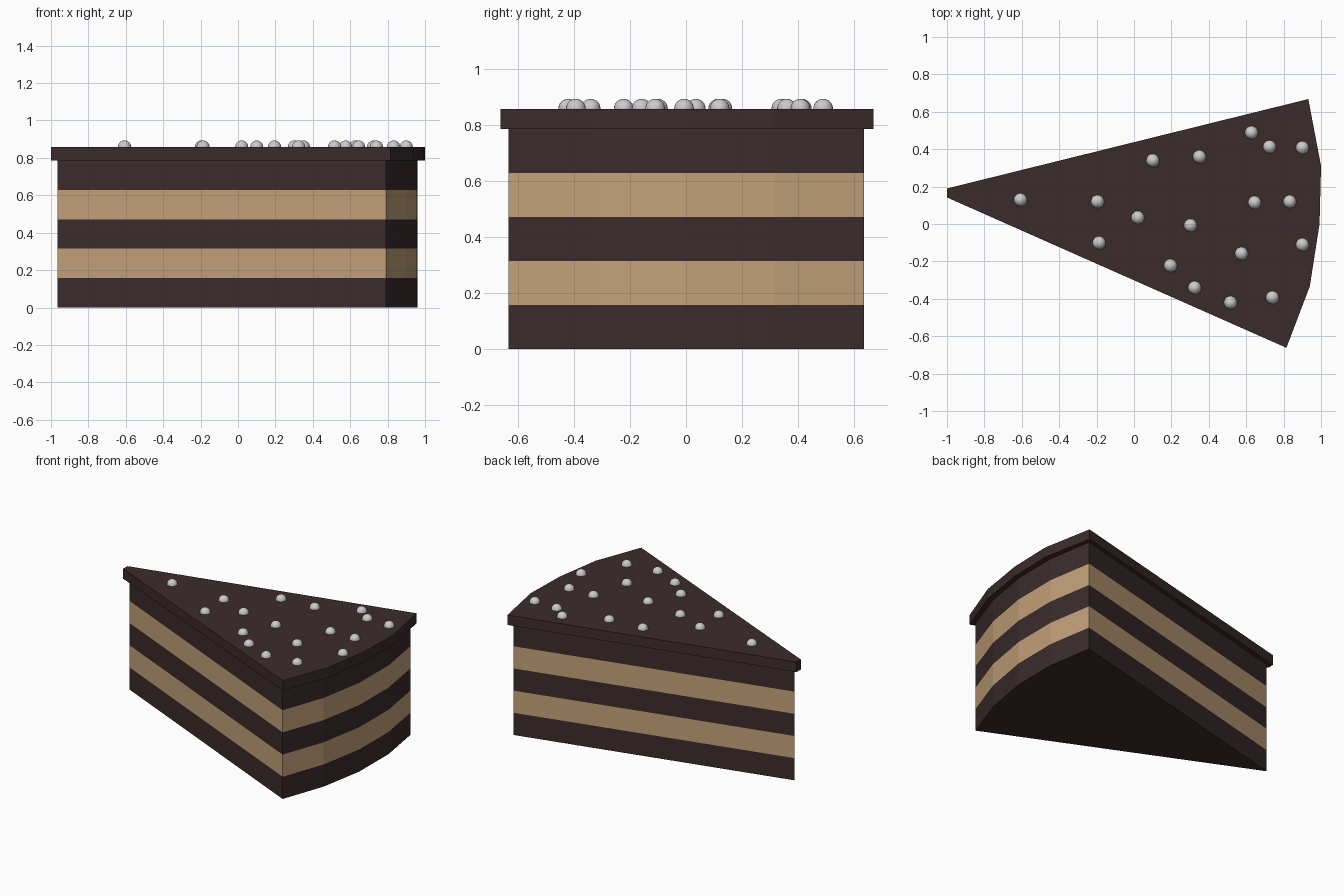
import bpy, bmesh
from math import sin, cos, radians

if "Cube" in bpy.data.objects:
    bpy.data.objects.remove(bpy.data.objects["Cube"])


def material(name, color):
    m = bpy.data.materials.new(name)
    m.diffuse_color = (*color, 1)
    m.use_nodes = True
    m.node_tree.nodes["Principled BSDF"].inputs["Base Color"].default_value = m.diffuse_color
    return m


chocolate = material("chocolate", (0.043, 0.024, 0.024))
cream = material("cream", (0.54, 0.35, 0.19))


def prism(name, outline, z0, z1, mat):
    """Extrude a counter-clockwise outline from z0 to z1."""
    bm = bmesh.new()
    base = bm.faces.new([bm.verts.new((x, y, z0)) for x, y in outline])
    ext = bmesh.ops.extrude_face_region(bm, geom=[base], use_keep_orig=True)
    for v in ext["geom"]:
        if isinstance(v, bmesh.types.BMVert):
            v.co.z = z1
    bmesh.ops.recalc_face_normals(bm, faces=bm.faces)
    mesh = bpy.data.meshes.new(name)
    bm.to_mesh(mesh)
    bm.free()
    mesh.materials.append(mat)
    ob = bpy.data.objects.new(name, mesh)
    bpy.context.collection.objects.link(ob)
    return ob


# Wedge-shaped sponge layers: pointed tip and a four-segment outer arc
tip, radius = (-0.965, 0.165), 1.93
wedge = [tip]
for i in range(5):
    a = radians(-24.4 + 38.5 * i / 4)
    wedge.append((tip[0] + radius * cos(a), tip[1] + radius * sin(a)))

h = 0.786 / 5
for i in range(5):
    kind = "cream" if i % 2 else "sponge"
    prism(f"{kind}_layer_{i + 1}", wedge, i * h, (i + 1) * h,
          cream if i % 2 else chocolate)

# Overhanging icing slab with a blunt tip
icing = [(-1, 0.19), (-1, 0.142), (0.815, -0.662), (0.94, -0.333),
         (0.992, 0.0), (1.0, 0.31), (0.932, 0.668)]
prism("icing", icing, 0.786, 0.857, chocolate)

# Sugar pearls half sunk in the icing
pearls = [(-.607, .13), (-.195, .12), (-.187, -.10), (.02, .035), (.10, .34),
          (.35, .36), (.302, -.007), (.195, -.222), (.324, -.34),
          (.516, -.42), (.575, -.158), (.74, -.393), (.90, -.11),
          (.832, .12), (.645, .115), (.628, .489), (.725, .413), (.90, .408)]
for i, (x, y) in enumerate(pearls):
    bpy.ops.mesh.primitive_uv_sphere_add(segments=20, ring_count=12,
                                         radius=0.035, location=(x, y, 0.858))
    bpy.context.object.name = f"pearl_{i + 1}"
    bpy.ops.object.shade_smooth()
